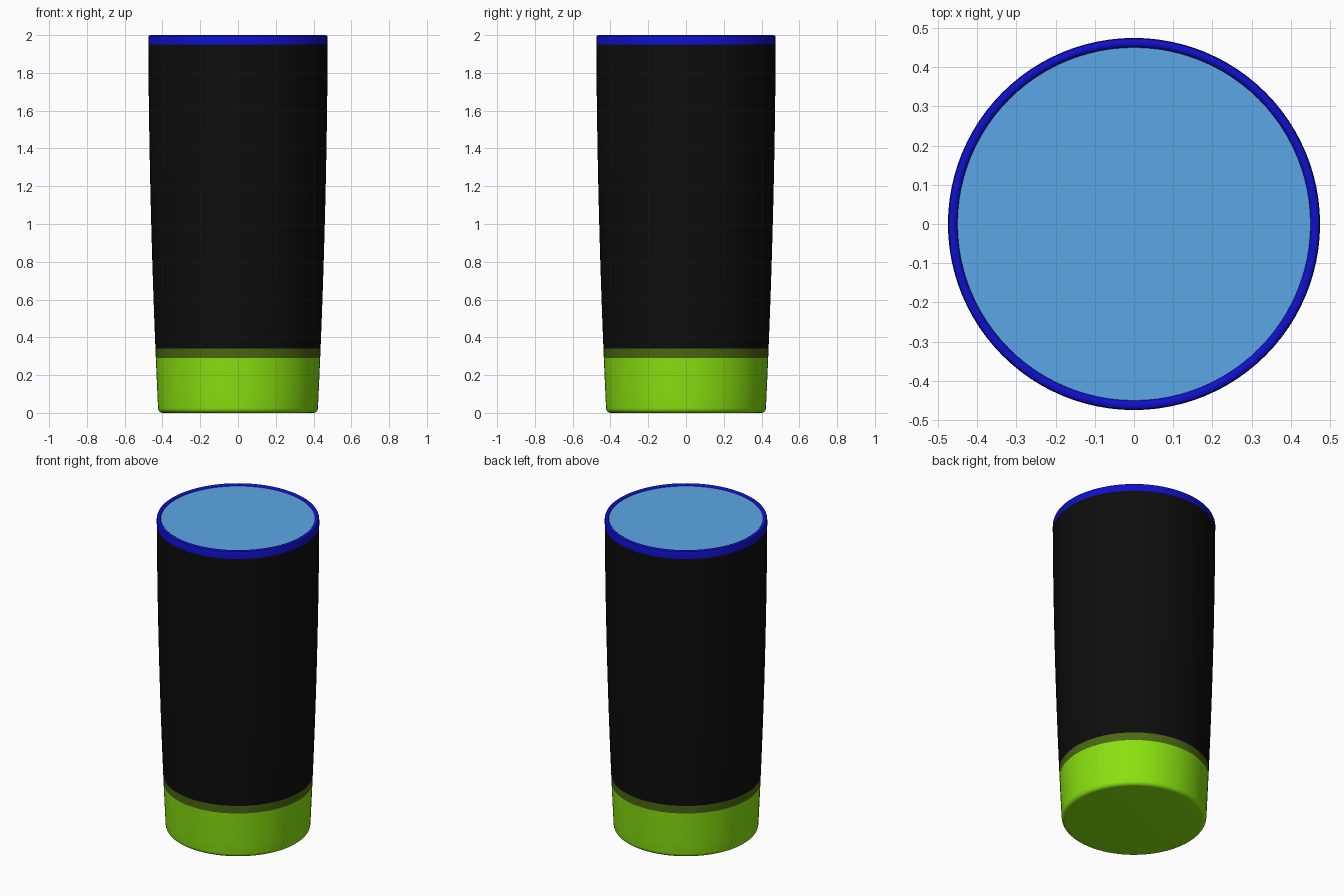
import bpy, bmesh, math

if "Cube" in bpy.data.objects:
    bpy.data.objects.remove(bpy.data.objects["Cube"])

SEGMENTS = 96


def material(name, rgb):
    m = bpy.data.materials.new(name)
    m.diffuse_color = (*rgb, 1.0)
    m.use_nodes = True
    m.node_tree.nodes["Principled BSDF"].inputs["Base Color"].default_value = m.diffuse_color
    return m


green = material("lime green", (0.25, 0.75, 0.005))
olive = material("dark green", (0.07, 0.14, 0.006))
black = material("black", (0.004, 0.004, 0.004))
blue = material("deep blue", (0.005, 0.005, 0.6))
sky = material("light blue", (0.105, 0.39, 0.79))


def lathe(name, profile, mat, cap_bottom=False, cap_top=False):
    """Spin a (radius, height) profile, listed bottom to top, about z."""
    bm = bmesh.new()
    rings = []
    for r, z in profile:
        rings.append([bm.verts.new((r * math.cos(a), r * math.sin(a), z))
                      for a in (2 * math.pi * i / SEGMENTS for i in range(SEGMENTS))])
    for low, high in zip(rings, rings[1:]):
        for i in range(SEGMENTS):
            j = (i + 1) % SEGMENTS
            bm.faces.new((low[i], low[j], high[j], high[i]))
    if cap_bottom:
        bm.faces.new(rings[0][::-1])
    if cap_top:
        bm.faces.new(rings[-1])
    mesh = bpy.data.meshes.new(name)
    bm.to_mesh(mesh)
    bm.free()
    mesh.materials.append(mat)
    obj = bpy.data.objects.new(name, mesh)
    bpy.context.collection.objects.link(obj)
    bpy.ops.object.select_all(action='DESELECT')
    obj.select_set(True)
    bpy.context.view_layer.objects.active = obj
    bpy.ops.object.shade_smooth_by_angle(angle=math.radians(40))
    return obj


def wall(z):
    """Outer radius of the gently bowed, tapering cup wall."""
    t = (1.95 - z) / 1.95
    return 0.475 - 0.012 * t - 0.041 * t * t


def wall_profile(z0, z1, steps):
    return [(wall(z), z) for z in (z0 + (z1 - z0) * i / steps for i in range(steps + 1))]


# base with a rounded bottom edge
fillet = 0.025
corner = wall(fillet) - fillet
rounded = [(corner + fillet * math.sin(a), fillet * (1 - math.cos(a)))
           for a in (math.pi / 2 * i / 6 for i in range(6))]
lathe("base", rounded + wall_profile(fillet, 0.29, 4), green, cap_bottom=True)

# thin band above the base, then the long body
lathe("band", wall_profile(0.29, 0.34, 1), olive)
lathe("body", wall_profile(0.34, 1.95, 16), black)

# rounded rim
lathe("rim", [(0.475, 1.95), (0.475, 1.988), (0.4725, 1.996), (0.466, 2.0),
              (0.459, 2.0), (0.454, 1.997), (0.451, 1.992), (0.45, 1.984)], blue)

# lid disc set just below the rim
lathe("lid", [(0.449, 1.982), (0.4505, 1.989)], sky, cap_top=True)
